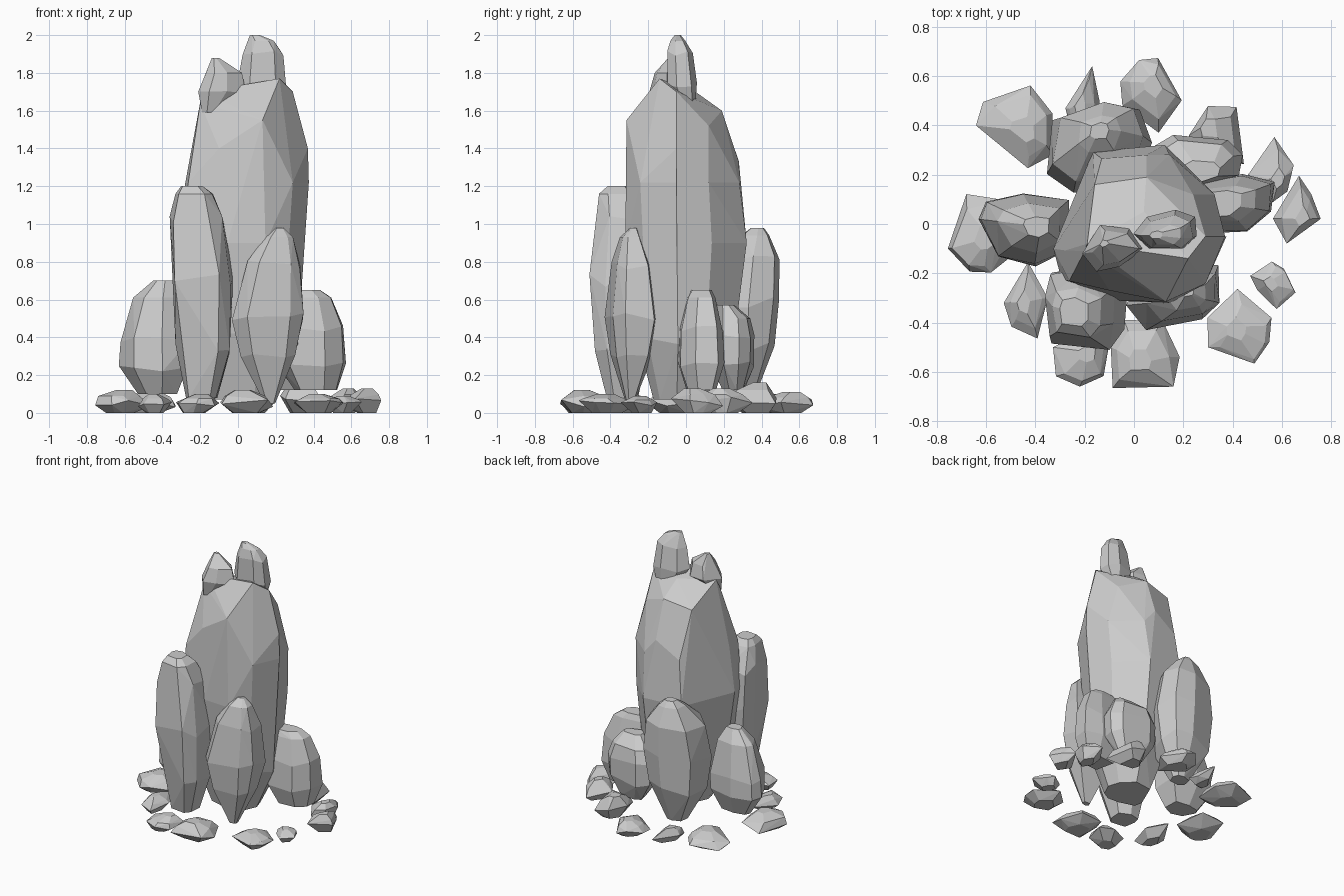
import bpy, bmesh, random

random.seed(11)


def stone(name, outline, levels, extra=(), jitter=0.04, zjit=0.04):
    """Faceted convex stone: plan outline scaled and shifted at each level (z, scale, dx, dy)."""
    cx = sum(p[0] for p in outline) / len(outline)
    cy = sum(p[1] for p in outline) / len(outline)
    bm = bmesh.new()
    height = levels[-1][0] - levels[0][0]
    for i, (z, s, dx, dy) in enumerate(levels):
        inner = 0 < i < len(levels) - 2
        for x, y in outline:
            k = s * (1 + random.uniform(-jitter, jitter))
            dz = random.uniform(-zjit, zjit) * height * inner
            bm.verts.new((cx + (x - cx) * k + dx, cy + (y - cy) * k + dy, z + dz))
    for p in extra:
        bm.verts.new(p)
    hull = bmesh.ops.convex_hull(bm, input=bm.verts[:])
    junk = {g for g in hull["geom_interior"] + hull["geom_unused"] if isinstance(g, bmesh.types.BMVert)}
    bmesh.ops.delete(bm, geom=list(junk), context='VERTS')
    bmesh.ops.dissolve_limit(bm, angle_limit=.08, verts=bm.verts[:], edges=bm.edges[:])
    bmesh.ops.recalc_face_normals(bm, faces=bm.faces[:])
    me = bpy.data.meshes.new(name)
    bm.to_mesh(me)
    bm.free()
    bpy.context.collection.objects.link(bpy.data.objects.new(name, me))


def pebble(outline, h):
    """Low flat stone resting on the ground, with a tilted top."""
    r = random.uniform
    stone("ground_stone", outline,
          [(0, .5, r(-.02, .02), r(-.02, .02)), (h * .45, .98, 0, 0),
           (h * .75, .72, r(-.02, .02), r(-.02, .02)), (h, .3, r(-.03, .03), r(-.03, .03))],
          jitter=.03, zjit=.2)


# Main pillar, with a slanted crown
stone("main_pillar",
      [(-.17, .29), (.12, .32), (.31, .14), (.37, -.04), (.27, -.24), (.14, -.32), (-.06, -.31),
       (-.31, -.23), (-.33, -.1)],
      [(.07, .45, 0, 0), (.4, .82, .01, 0), (.9, .99, .005, 0), (1.22, .94, .03, -.01)],
      extra=[(.13, -.315, 1.55), (.22, -.14, 1.77), (-.2, -.11, 1.64), (-.19, -.08, 1.7), (.04, .05, 1.7),
             (.29, -.05, 1.7), (.05, .19, 1.6), (-.16, .16, 1.56), (.24, .12, 1.52), (.37, -.05, 1.4),
             (.05, .28, 1.33), (-.1, -.27, 1.4)],
      jitter=.02, zjit=.06)

# Tall slabs leaning on the pillar
stone("front_left_slab",
      [(-.36, -.3), (-.33, -.48), (-.1, -.51), (-.035, -.43), (-.03, -.25), (-.18, -.17), (-.33, -.2)],
      [(.08, .5, 0, 0), (.35, .86, .01, 0), (.7, 1, 0, 0), (1.0, .88, -.025, .01), (1.16, .6, -.04, -.02),
       (1.2, .35, -.05, -.02)])
stone("front_right_slab",
      [(-.03, -.33), (.05, -.43), (.28, -.39), (.34, -.32), (.34, -.17), (.05, -.15)],
      [(.05, .15, 0, 0), (.28, .76, 0, 0), (.5, 1, 0, 0), (.78, .75, .03, 0), (.93, .4, .05, 0),
       (.98, .12, .05, .02)])
stone("back_slab",
      [(-.36, .2), (-.33, .42), (-.12, .49), (.02, .46), (.07, .33), (0, .14), (-.25, .12)],
      [(.08, .3, 0, 0), (.35, .87, 0, 0), (.58, 1, 0, 0), (.81, .85, 0, .03), (.94, .4, 0, .06), (.98, .18, 0, .07)])

# Shorter boulders at the sides
stone("left_boulder",
      [(-.63, .02), (-.55, -.13), (-.4, -.17), (-.26, -.1), (-.26, .1), (-.45, .125), (-.6, .09)],
      [(.1, .55, .02, 0), (.24, .98, 0, 0), (.38, .97, 0, 0), (.61, .67, .02, 0), (.7, .28, .05, 0)])
stone("right_boulder",
      [(.27, -.04), (.46, -.03), (.56, .05), (.57, .17), (.44, .2), (.22, .17)],
      [(.12, .65, .01, 0), (.26, 1, 0, 0), (.44, .93, 0, 0), (.61, .63, -.02, 0), (.65, .45, -.05, 0)])
stone("back_right_boulder",
      [(.08, .31), (.16, .36), (.38, .34), (.44, .28), (.42, .2), (.2, .13), (.1, .18)],
      [(.12, .5, 0, 0), (.26, .98, 0, 0), (.4, 1, 0, 0), (.5, .78, 0, 0), (.57, .4, .02, -.04)])

# Two stones on the summit
stone("summit_stone_left",
      [(-.21, -.12), (-.15, -.19), (-.06, -.17), (.04, -.1), (-.02, -.02), (-.14, 0)],
      [(1.59, .4, -.05, -.03), (1.7, 1, 0, 0), (1.8, .75, .01, 0), (1.88, .15, -.03, .02)])
stone("summit_stone_right",
      [(0, -.04), (.06, -.1), (.2, -.1), (.26, -.05), (.25, .03), (.17, .06), (.05, .03)],
      [(1.58, .35, .02, .04), (1.74, .98, 0, 0), (1.9, .82, 0, -.01), (1.97, .5, -.01, -.02), (2.0, .2, -.05, -.02)])

# Ring of small stones on the ground
pebble([(-.65, .4), (-.62, .5), (-.42, .565), (-.33, .45), (-.33, .28), (-.43, .22)], .11)
pebble([(-.28, .47), (-.17, .64), (-.14, .5), (-.14, .4), (-.26, .38)], .1)
pebble([(-.05, .48), (-.06, .58), (.02, .67), (.1, .68), (.2, .5), (.1, .37)], .11)
pebble([(.22, .36), (.3, .48), (.42, .48), (.45, .24), (.25, .26)], .16)
pebble([(.46, .2), (.57, .36), (.65, .24), (.62, .13), (.54, .07)], .13)
pebble([(.56, .02), (.67, .2), (.72, .12), (.76, .02), (.62, -.08)], .13)
pebble([(.47, -.21), (.56, -.15), (.61, -.18), (.66, -.28), (.58, -.35), (.5, -.27)], .09)
pebble([(.3, -.38), (.42, -.26), (.56, -.38), (.55, -.48), (.49, -.57), (.3, -.5)], .1)
pebble([(-.1, -.5), (-.04, -.39), (.12, -.39), (.19, -.54), (.16, -.66), (-.09, -.67)], .12)
pebble([(-.33, -.5), (-.32, -.62), (-.22, -.66), (-.12, -.62), (-.1, -.48), (-.2, -.43)], .1)
pebble([(-.53, -.32), (-.43, -.15), (-.35, -.3), (-.39, -.47), (-.5, -.42)], .1)
pebble([(-.76, -.1), (-.68, .12), (-.52, .1), (-.46, -.1), (-.58, -.2), (-.67, -.2)], .12)
